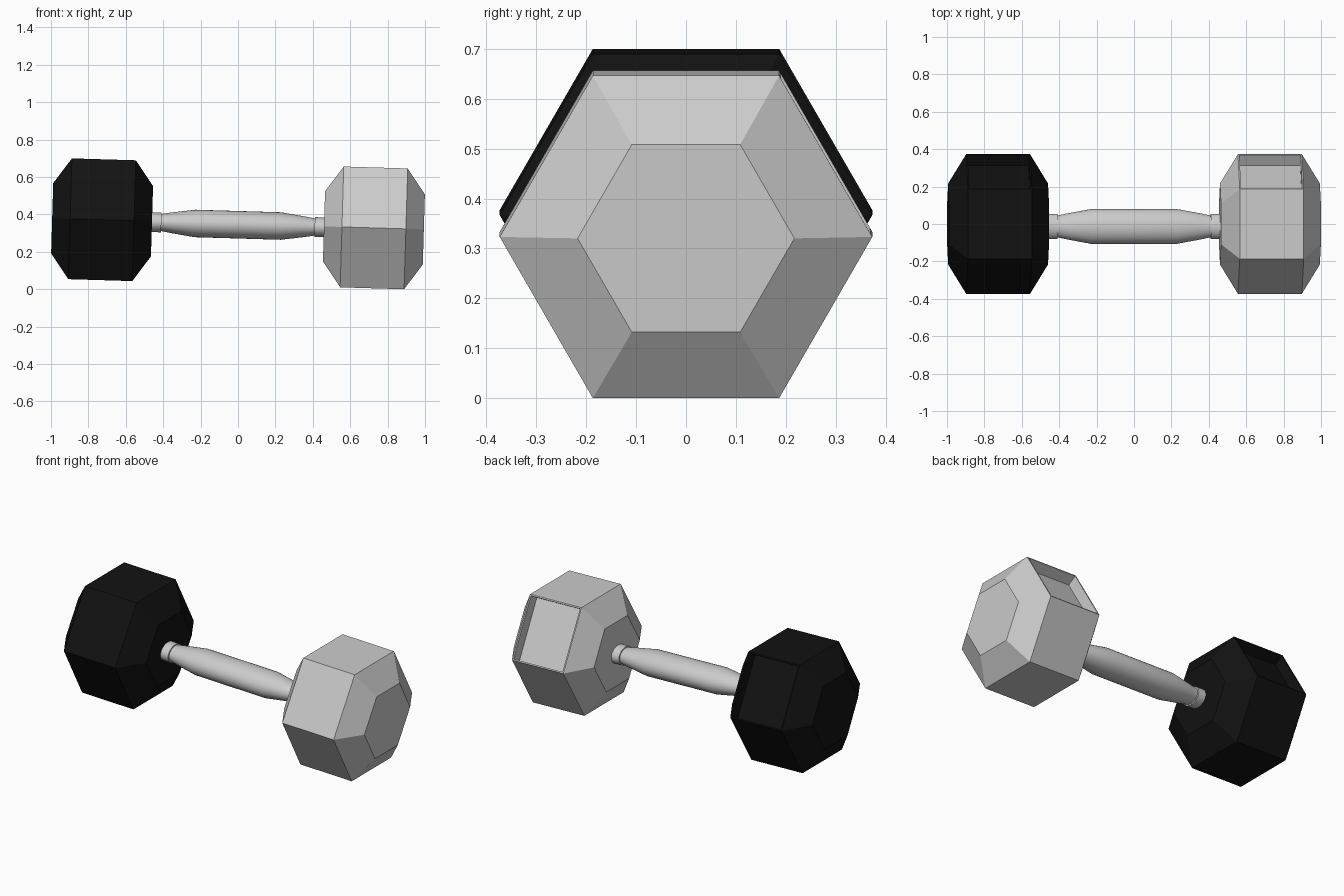
import bpy, bmesh
from math import sin, cos, pi, atan
from mathutils import Matrix, Vector

if "Cube" in bpy.data.objects:
    bpy.data.objects.remove(bpy.data.objects["Cube"])

# Whole dumbbell leans slightly: right end lower
TILT = Matrix.Translation((0, 0, 0.35)) @ Matrix.Rotation(atan(0.03), 4, 'Y')


def lathe(bm, profile, sides, squash=1.0):
    """Closed solid around x from (x, radius) points."""
    rings = []
    for x, r in profile:
        rings.append([bm.verts.new((x, r * cos(2 * pi * i / sides),
                                    r * squash * sin(2 * pi * i / sides)))
                      for i in range(sides)])
    for a, b in zip(rings, rings[1:]):
        for i in range(sides):
            j = (i + 1) % sides
            bm.faces.new((a[i], a[j], b[j], b[i]))
    bm.faces.new(rings[0])
    bm.faces.new(rings[-1])
    bmesh.ops.recalc_face_normals(bm, faces=bm.faces)


def finish(bm, name, smooth=False):
    bm.transform(TILT)
    mesh = bpy.data.meshes.new(name)
    bm.to_mesh(mesh)
    bm.free()
    obj = bpy.data.objects.new(name, mesh)
    bpy.context.collection.objects.link(obj)
    if smooth:
        bpy.ops.object.select_all(action='DESELECT')
        obj.select_set(True)
        bpy.context.view_layer.objects.active = obj
        bpy.ops.object.shade_smooth_by_angle(angle=0.52)
    return obj


def head(name, cx):
    bm = bmesh.new()
    lathe(bm, [(cx - 0.267, 0.217), (cx - 0.171, 0.373),
               (cx + 0.171, 0.373), (cx + 0.267, 0.217)], 6)
    # Recessed panel on the upper back flat
    out = Vector((0, cos(pi / 6), sin(pi / 6)))
    bm.normal_update()
    panel = [f for f in bm.faces if f.normal.dot(out) > 0.99]
    bmesh.ops.inset_individual(bm, faces=panel, thickness=0.011)
    bmesh.ops.inset_individual(bm, faces=panel, thickness=0.0, depth=-0.064)
    return finish(bm, name)


# Hexagonal weights
black_head = head("left_head", -0.727)
head("right_head", 0.727)
black = bpy.data.materials.new("black_rubber")
black.diffuse_color = (0.006, 0.006, 0.006, 1)
black.use_nodes = True
black.node_tree.nodes["Principled BSDF"].inputs["Base Color"].default_value = black.diffuse_color
black_head.data.materials.append(black)

# Contoured oval grip, slightly off-centre
OFFSET = Matrix.Translation((0, -0.013, -0.005))
half = [(0.44, 0.057), (0.41, 0.058), (0.36, 0.069), (0.23, 0.093)]
bm = bmesh.new()
lathe(bm, [(-x, r) for x, r in half] + half[::-1], 32, 0.79)
bm.transform(OFFSET)
finish(bm, "grip", True)

# Collars where the grip meets the weights
for side, s in (("left", -1), ("right", 1)):
    bm = bmesh.new()
    lathe(bm, [(s * 0.41, 0.067), (s * 0.48, 0.067)], 32, 0.79)
    bm.transform(OFFSET)
    finish(bm, side + "_collar", True)
